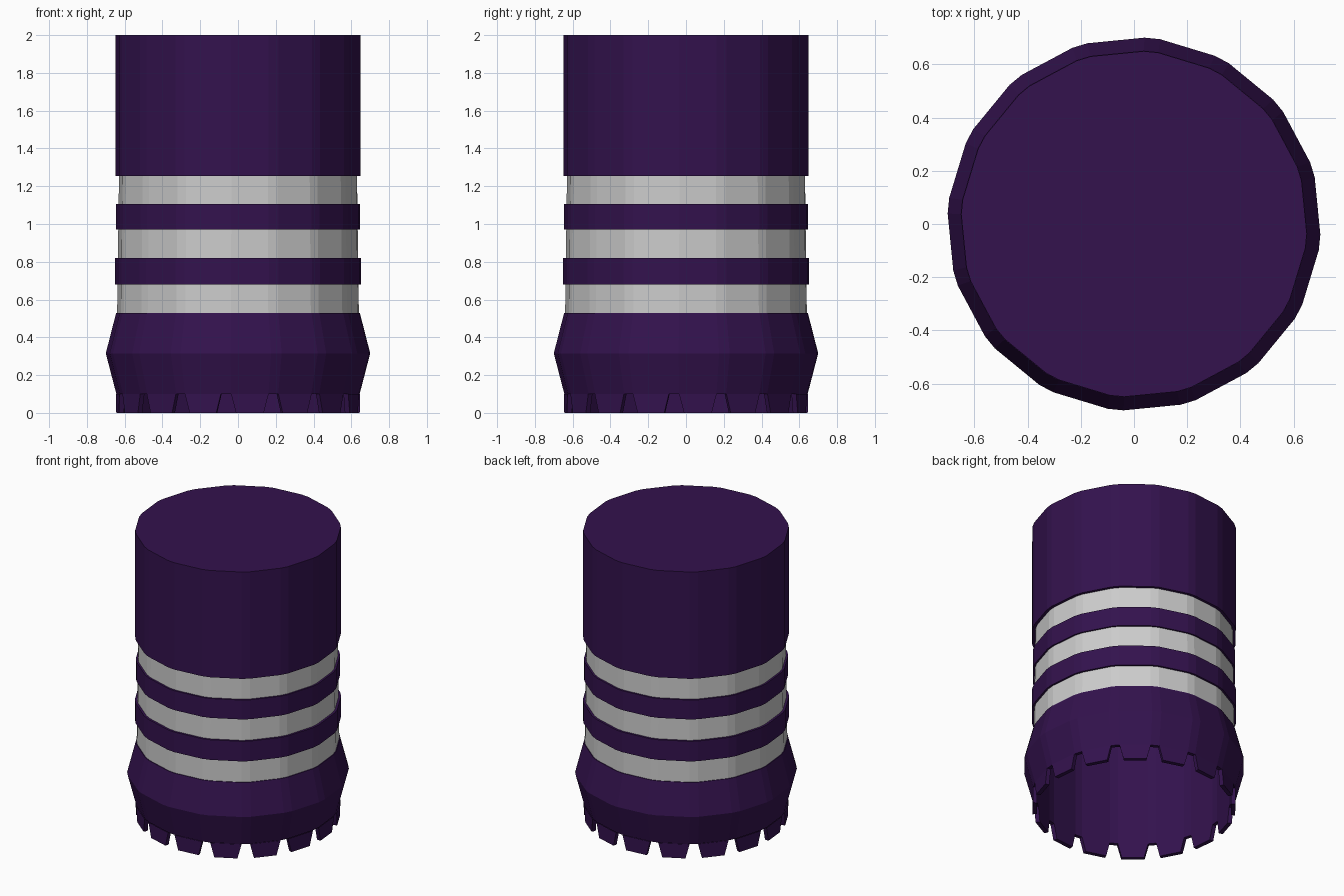
import bpy, bmesh, math
from mathutils import Vector

if "Cube" in bpy.data.objects:
    bpy.data.objects.remove(bpy.data.objects["Cube"])

SIDES = 16
STEP = 360 / SIDES
OFFSET = -STEP / 4
HALF = 2.4          # half angle of each narrow corner facet

purple = bpy.data.materials.new("dark_purple")
purple.diffuse_color = (0.033, 0.006, 0.075, 1)
purple.use_nodes = True
purple.node_tree.nodes["Principled BSDF"].inputs["Base Color"].default_value = purple.diffuse_color


def point(r, deg, z):
    a = math.radians(deg)
    return Vector((r * math.cos(a), r * math.sin(a), z))


def finish(name, bm, mat):
    me = bpy.data.meshes.new(name)
    bm.to_mesh(me)
    bm.free()
    ob = bpy.data.objects.new(name, me)
    bpy.context.collection.objects.link(ob)
    if mat:
        me.materials.append(mat)
    return ob


# Sixteen wide facets with narrow chamfered corners between them
ANGLES = [OFFSET + STEP * k + s * HALF for k in range(SIDES) for s in (-1, 1)]


def lathe(name, profile, mat=None, cap=False):
    bm = bmesh.new()
    rings = [[bm.verts.new(point(r, a, z)) for a in ANGLES] for r, z in profile]
    n = len(ANGLES)
    for lo, hi in zip(rings, rings[1:]):
        for i in range(n):
            j = (i + 1) % n
            bm.faces.new((lo[i], lo[j], hi[j], hi[i]))
    if cap:
        bm.faces.new(rings[-1])
    return finish(name, bm, mat)


# Grey tapered core showing between the purple rings
lathe("grey_core", [(0.641, 0.52), (0.631, 1.26)])

# Purple shell parts
lathe("flared_collar", [(0.62, 0.1), (0.645, 0.1), (0.701, 0.315),
                        (0.646, 0.53), (0.63, 0.53)], purple)
lathe("lower_ring", [(0.63, 0.68), (0.652, 0.68), (0.652, 0.82), (0.63, 0.82)], purple)
lathe("upper_ring", [(0.63, 0.97), (0.646, 0.97), (0.646, 1.105), (0.63, 1.105)], purple)
lathe("barrel", [(0.62, 1.255), (0.65, 1.255), (0.65, 2.0)], purple, cap=True)

# Inner wall of the hollow, facing inward
lathe("inner_wall", [(0.62, 1.99), (0.62, 0.1)], purple)

# Ring of tapered teeth around the open end
bm = bmesh.new()
for k in range(SIDES):
    a0 = OFFSET + STEP * k + HALF
    a1 = OFFSET + STEP * (k + 1) - HALF
    quads = []
    for r in (0.648, 0.62):
        p, q = point(r, a0, 0.1), point(r, a1, 0.1)
        down = Vector((0, 0, -0.1))
        quads.append([bm.verts.new(v) for v in
                      (p, p.lerp(q, 0.13) + down, p.lerp(q, 0.87) + down, q)])
    out, inn = quads
    bm.faces.new(out)
    bm.faces.new(inn[::-1])
    for i in range(3):
        bm.faces.new((out[i + 1], out[i], inn[i], inn[i + 1]))
finish("teeth", bm, purple)
